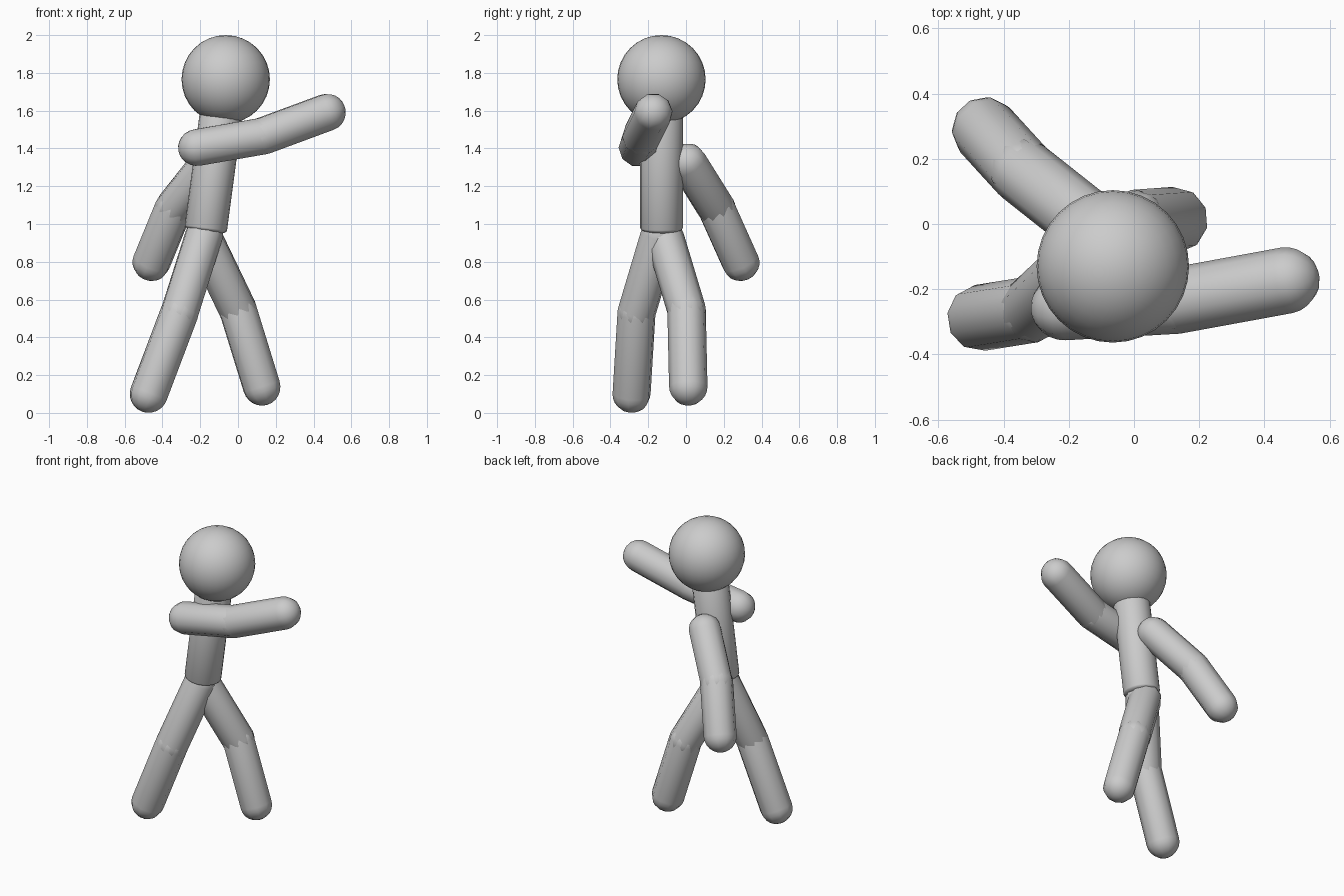
import bpy, bmesh, math
from mathutils import Vector

default_cube = bpy.data.objects.get("Cube")
if default_cube:
    bpy.data.objects.remove(default_cube, do_unlink=True)

LIMB_RADIUS = 0.102


def rounded_rod(name, start, end, radius, cap, sides, cap_steps=6):
    """Lathe a rod from start to end, closed by domes of height cap."""
    start, end = Vector(start), Vector(end)
    axis = end - start
    angles = [math.pi / 2 * i / cap_steps for i in range(cap_steps + 1)]
    lower = [(radius * math.sin(a), -cap * math.cos(a)) for a in angles]
    upper = [(r, axis.length - z) for r, z in reversed(lower)]

    bm = bmesh.new()
    verts = [bm.verts.new((r, 0, z)) for r, z in lower + upper]
    edges = [bm.edges.new(pair) for pair in zip(verts, verts[1:])]
    bmesh.ops.spin(bm, geom=verts + edges, cent=(0, 0, 0), axis=(0, 0, 1),
                   angle=math.tau, steps=sides, use_duplicate=False)
    bmesh.ops.remove_doubles(bm, verts=bm.verts[:], dist=0.0005)
    bmesh.ops.recalc_face_normals(bm, faces=bm.faces[:])
    mesh = bpy.data.meshes.new(name)
    bm.to_mesh(mesh)
    bm.free()
    mesh.shade_smooth()

    obj = bpy.data.objects.new(name, mesh)
    bpy.context.collection.objects.link(obj)
    obj.location = start
    obj.rotation_euler = axis.to_track_quat('Z', 'Y').to_euler()
    return obj


def limb(upper_name, lower_name, root, joint, tip):
    """Two overlapping rounded segments meeting at a joint."""
    for name, a, b in ((upper_name, root, joint), (lower_name, joint, tip)):
        rounded_rod(name, a, b, LIMB_RADIUS, LIMB_RADIUS, sides=10)


# Head
bpy.ops.mesh.primitive_uv_sphere_add(segments=32, ring_count=16, radius=0.234,
                                     location=(-0.065, -0.13, 1.766))
head = bpy.context.object
head.name = "head"
bpy.ops.object.shade_smooth()

# Torso, nearly flat at both ends
rounded_rod("torso", (-0.17, -0.13, 0.98), (-0.09, -0.13, 1.58),
            radius=0.113, cap=0.03, sides=20)

# Arms
limb("left_upper_arm", "left_forearm",
     (-0.215, -0.255, 1.405), (0.13, -0.235, 1.465), (0.468, -0.173, 1.59))
limb("right_upper_arm", "right_forearm",
     (-0.15, 0.01, 1.325), (-0.34, 0.16, 1.085), (-0.457, 0.288, 0.8))

# Legs
limb("right_thigh", "right_shin",
     (-0.18, -0.14, 0.94), (-0.31, -0.262, 0.53), (-0.472, -0.288, 0.102))
limb("left_thigh", "left_shin",
     (-0.18, -0.11, 0.92), (0.0, 0.003, 0.545), (0.125, 0.012, 0.14))
